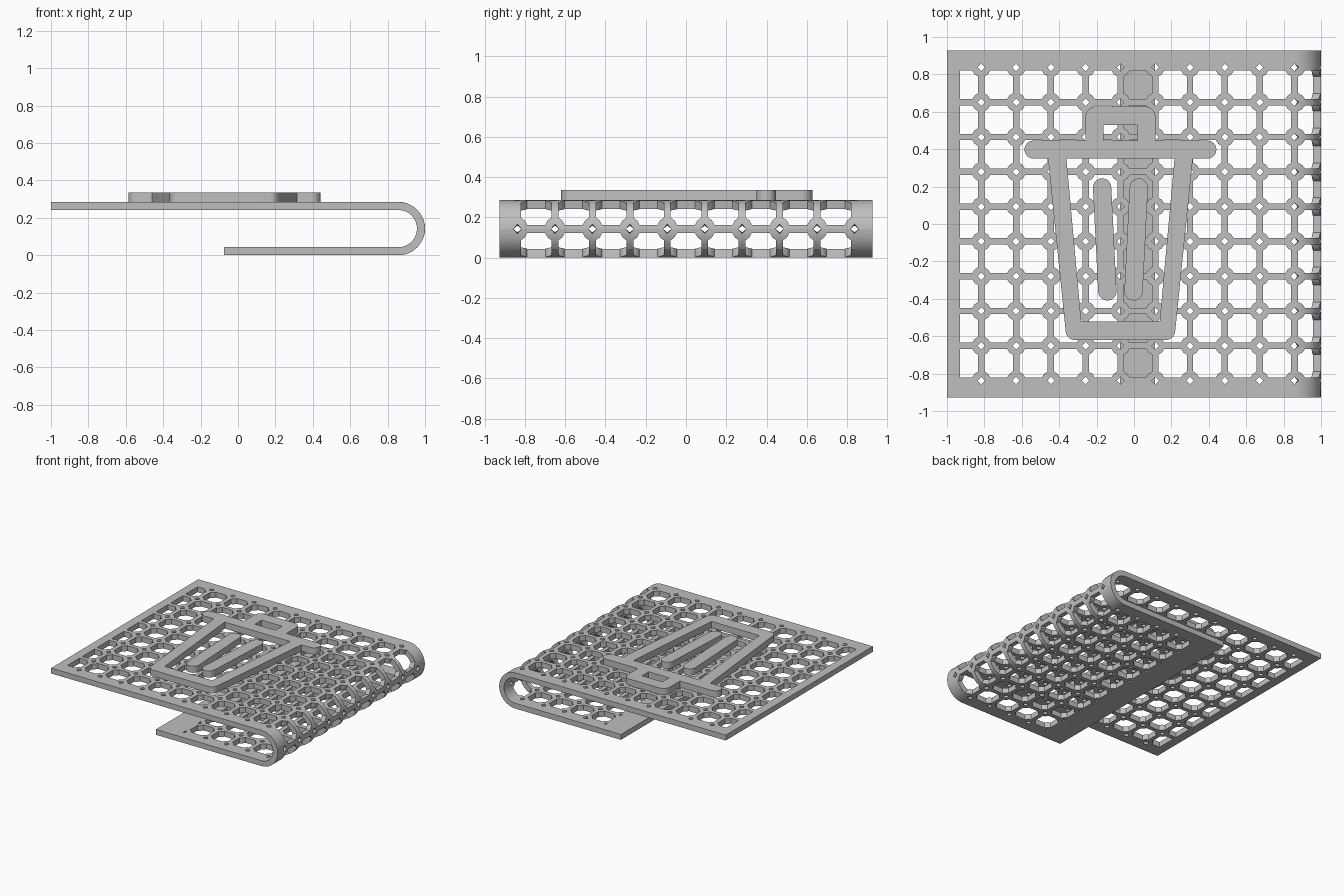
import bpy, bmesh, math
from mathutils import Vector

if "Cube" in bpy.data.objects:
    bpy.data.objects.remove(bpy.data.objects["Cube"], do_unlink=True)

PITCH = 0.186          # lattice spacing
HALF = PITCH / 2
HOLE = 0.076           # half width of a large opening
FLAT = 0.045           # half length of an opening's straight side
NODE = 0.057           # diagonal reach of an opening
DIAMOND = 0.02         # half diagonal of a small diamond opening
WIDTH = 0.927          # half width of the sheet
OUTER = 0.1425         # outer radius of the fold
THICK = 0.043
FOLD_X = 1 - OUTER
FOLD_LENGTH = 2 * PITCH
ROWS = 9

grey = bpy.data.materials.new("light grey")
grey.use_nodes = True
grey.diffuse_color = (0.52, 0.52, 0.52, 1)
grey.node_tree.nodes["Principled BSDF"].inputs["Base Color"].default_value = grey.diffuse_color


def finish(bm, name):
    bmesh.ops.recalc_face_normals(bm, faces=bm.faces[:])
    mesh = bpy.data.meshes.new(name)
    bm.to_mesh(mesh)
    bm.free()
    mesh.materials.append(grey)
    obj = bpy.data.objects.new(name, mesh)
    bpy.context.collection.objects.link(obj)
    bpy.ops.object.select_all(action='DESELECT')
    obj.select_set(True)
    bpy.context.view_layer.objects.active = obj
    bpy.ops.object.shade_smooth_by_angle()
    return obj


def rounded(corners, steps=8):
    """Outline from (x, y, radius) corners."""
    out = []
    for i, (x, y, r) in enumerate(corners):
        p = Vector((x, y))
        if r == 0:
            out.append(p)
            continue
        a = (Vector(corners[i - 1][:2]) - p).normalized()
        b = (Vector(corners[(i + 1) % len(corners)][:2]) - p).normalized()
        half = a.angle(b) / 2
        centre = p + (a + b).normalized() * r / math.sin(half)
        reach = r / math.tan(half)
        start, end = p + a * reach - centre, p + b * reach - centre
        out += [centre + start.lerp(end, k / steps).normalized() * r
                for k in range(steps + 1)]
    return out


def capsule(start, end, r, steps=12):
    """Outline of a round-ended bar."""
    s, e = Vector(start), Vector(end)
    base = math.atan2(e.y - s.y, e.x - s.x)
    out = []
    for centre, turn in ((e, -math.pi / 2), (s, math.pi / 2)):
        for k in range(steps + 1):
            a = base + turn + math.pi * k / steps
            out.append(centre + Vector((math.cos(a), math.sin(a))) * r)
    return out


def prism(name, outline, z0, z1):
    bm = bmesh.new()
    face = bm.faces.new([bm.verts.new((p[0], p[1], z0)) for p in outline])
    ext = bmesh.ops.extrude_face_region(bm, geom=[face], use_keep_orig=True)
    for v in ext["geom"]:
        if isinstance(v, bmesh.types.BMVert):
            v.co.z = z1
    return finish(bm, name)


# Perforated sheet, laid out flat and then folded into a hook
bm = bmesh.new()


def patch(points, u, v, su=1, sv=1):
    bm.faces.new([bm.verts.new((u + su * a, v + sv * b, 0)) for a, b in points])


inset = HALF - DIAMOND
quarter = [
    [(HOLE, 0), (HALF, 0), (HALF, inset), (HOLE, FLAT)],
    [(HOLE, FLAT), (HALF, inset), (inset, HALF), (FLAT, HOLE), (NODE, NODE)],
    [(FLAT, HOLE), (inset, HALF), (0, HALF), (0, HOLE)],
]
rim = WIDTH - ROWS * HALF
edge = [(-inset, 0), (inset, 0), (HALF, DIAMOND), (HALF, rim), (-HALF, rim), (-HALF, DIAMOND)]
for col in range(-10, 6):
    u = (col + 0.5) * PITCH
    for row in range(ROWS):
        v = (row - (ROWS - 1) / 2) * PITCH
        for su in (-1, 1):
            for sv in (-1, 1):
                for points in quarter:
                    patch(points, u, v, su, sv)
    for side in (-1, 1):
        patch(edge, u, side * ROWS * HALF, 1, side)
bmesh.ops.remove_doubles(bm, verts=bm.verts[:], dist=0.0005)


def slice_at(u, clear=False):
    bmesh.ops.bisect_plane(bm, geom=bm.verts[:] + bm.edges[:] + bm.faces[:],
                           plane_co=(u, 0, 0), plane_no=(1, 0, 0), clear_inner=clear)


slice_at(-0.93 - FOLD_X, True)
SEGMENTS = 16
for k in range(1, SEGMENTS):
    slice_at(FOLD_LENGTH * k / SEGMENTS)
bmesh.ops.recalc_face_normals(bm, faces=bm.faces[:])
ext = bmesh.ops.extrude_face_region(bm, geom=bm.faces[:], use_keep_orig=True)
for item in ext["geom"]:
    if isinstance(item, bmesh.types.BMVert):
        item.co.z = THICK
for vert in bm.verts:
    u, v, t = vert.co
    r = OUTER - THICK + t
    a = math.pi * min(max(u / FOLD_LENGTH, 0), 1)
    straight = min(u, 0) - max(u - FOLD_LENGTH, 0)
    vert.co = (FOLD_X + straight + r * math.sin(a), v, OUTER + r * math.cos(a))
finish(bm, "folded_lattice_sheet")


# Solid borders at both ends of the sheet
def border(name, x0, x1, z0):
    prism(name, [(x0, -WIDTH), (x1, -WIDTH), (x1, WIDTH), (x0, WIDTH)], z0, z0 + THICK)


TOP = 2 * OUTER
border("upper_end_border", -1, -0.93, TOP - THICK)
border("lower_end_border", -0.075, FOLD_X - 4 * PITCH, 0)

# Raised waste bin symbol
MID = -0.0725
Z0, Z1 = TOP - 0.002, 0.335


def symmetric(half_outline):
    """Mirror a right-hand run of corners about the symbol's centre line."""
    right = [(MID + x, y, r) for x, y, r in half_outline]
    left = [(MID - x, y, r) for x, y, r in reversed(half_outline)]
    return rounded(right + left)


prism("bin_body", symmetric([(0.29, -0.52, 0), (0.29 - 0.08, -0.52, 0), (0.29, 0.36, 0),
                             (0.388, 0.36, 0), (0.288, -0.62, 0.05)][1:]), Z0, Z1)
prism("bin_handle", symmetric([(0.09, 0.53, 0), (0.09, 0.44, 0), (0.187, 0.44, 0),
                               (0.187, 0.628, 0.055)]), Z0, Z1)
prism("bin_lid", capsule((MID - 0.465, 0.398), (MID + 0.465, 0.398), 0.048), Z0, Z1)
for side, label in ((-1, "right"), (1, "left")):
    prism(label + "_bin_rib", capsule((MID + side * 0.098, 0.195),
                                      (MID + side * 0.07, -0.36), 0.049), Z0, Z1)
